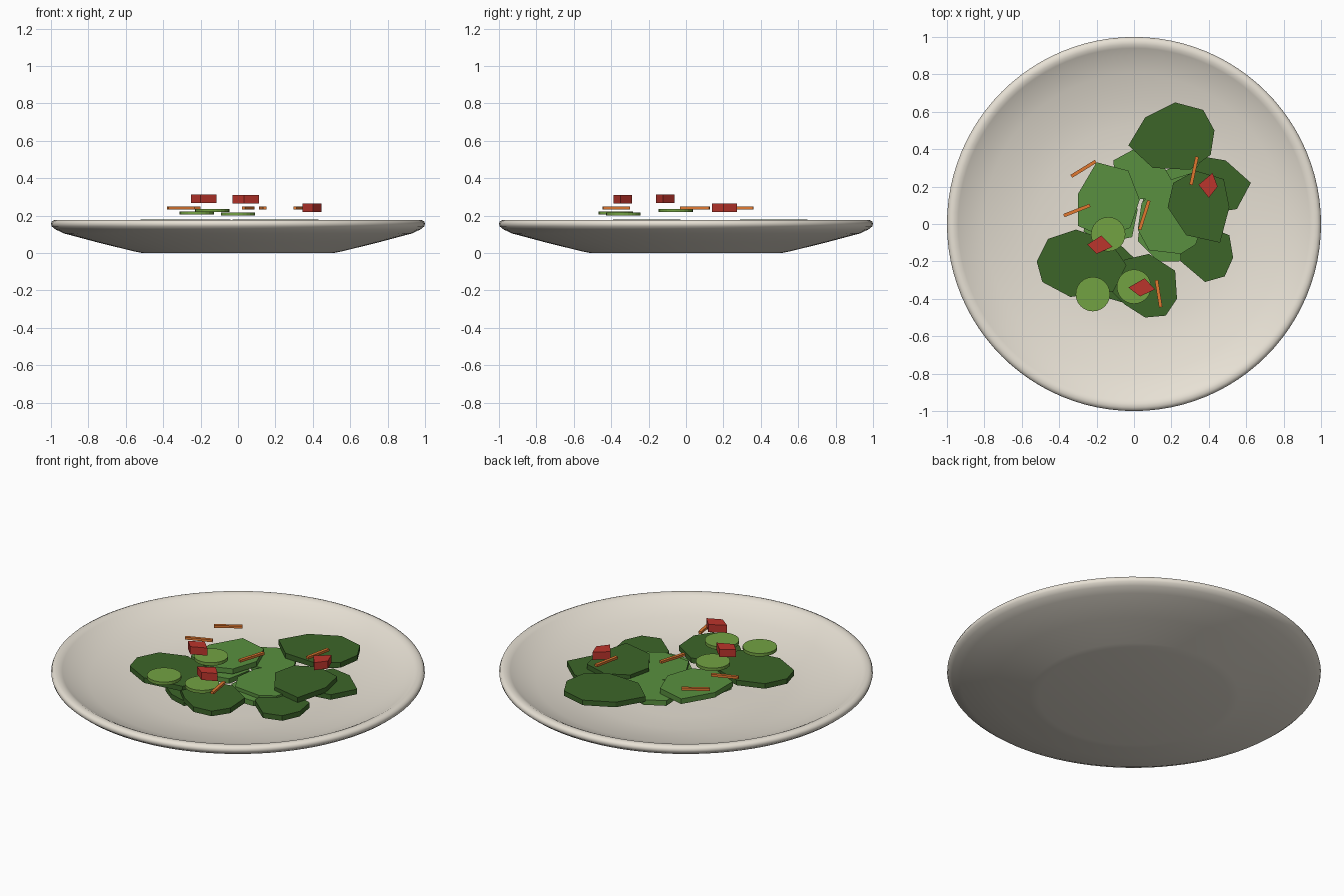
import bpy, bmesh, math

if "Cube" in bpy.data.objects:
    bpy.data.objects.remove(bpy.data.objects["Cube"])


def material(name, rgb):
    m = bpy.data.materials.new(name)
    m.diffuse_color = (*rgb, 1)
    m.use_nodes = True
    m.node_tree.nodes["Principled BSDF"].inputs["Base Color"].default_value = m.diffuse_color
    return m


CREAM = material("cream", (0.80, 0.75, 0.66))
DARK = material("dark_green", (0.045, 0.13, 0.022))
LIGHT = material("light_green", (0.10, 0.28, 0.05))
CUKE = material("cucumber_green", (0.17, 0.36, 0.055))
ORANGE = material("orange", (0.75, 0.19, 0.03))
RED = material("red", (0.50, 0.035, 0.025))


def add_object(name, bm, mat):
    bmesh.ops.recalc_face_normals(bm, faces=bm.faces)
    mesh = bpy.data.meshes.new(name)
    bm.to_mesh(mesh)
    bm.free()
    mesh.materials.append(mat)
    ob = bpy.data.objects.new(name, mesh)
    bpy.context.collection.objects.link(ob)
    return ob


def slab(name, outline, z0, z1, mat):
    """Flat polygon extruded from z0 to z1."""
    bm = bmesh.new()
    face = bm.faces.new([bm.verts.new((x, y, z0)) for x, y in outline])
    top = bmesh.ops.extrude_face_region(bm, geom=[face])["geom"]
    for v in top:
        if isinstance(v, bmesh.types.BMVert):
            v.co.z = z1
    return add_object(name, bm, mat)


def leaf(name, top, mat, outline):
    return slab(name, outline, top - 0.03, top, mat)


# plate: lathed profile, foot to rim and back to the centre
profile = [(0, 0), (0.51, 0), (0.56, 0.01), (0.75, 0.057), (0.93, 0.105), (0.975, 0.126),
           (0.996, 0.143), (1.0, 0.157), (0.995, 0.17), (0.98, 0.177), (0.96, 0.178),
           (0.94, 0.168), (0.90, 0.145), (0.80, 0.112), (0.65, 0.078), (0.52, 0.06),
           (0.35, 0.055), (0, 0.055)]
bm = bmesh.new()
vs = [bm.verts.new((r, 0, z)) for r, z in profile]
es = [bm.edges.new(p) for p in zip(vs, vs[1:])]
bmesh.ops.spin(bm, geom=vs + es, cent=(0, 0, 0), axis=(0, 0, 1), angle=2 * math.pi, steps=96)
bmesh.ops.remove_doubles(bm, verts=bm.verts, dist=1e-4)
plate = add_object("plate", bm, CREAM)
for p in plate.data.polygons:
    p.use_smooth = True

# dark leaves
leaf("dark_leaf_back", 0.179, DARK, [(-.03, .42), (.06, .57), (.22, .65), (.37, .61),
                                    (.43, .50), (.41, .37), (.30, .29), (.10, .30)])
leaf("dark_leaf_left", 0.179, DARK, [(-.52, -.20), (-.46, -.08), (-.31, -.03), (-.13, -.09),
                                    (-.04, -.22), (-.11, -.36), (-.34, -.39), (-.49, -.31)])
leaf("dark_leaf_middle", 0.166, DARK, [(.18, .09), (.21, .22), (.33, .285), (.48, .24),
                                      (.51, .09), (.46, -.10), (.28, -.06)])
leaf("dark_leaf_right", 0.138, DARK, [(.49, .34), (.625, .22), (.55, .08), (.36, .05),
                                     (.27, .20), (.37, .36)])
leaf("dark_leaf_low_right", 0.134, DARK, [(.25, -.20), (.24, -.07), (.36, 0), (.51, -.06),
                                         (.53, -.18), (.485, -.28), (.38, -.31)])
leaf("dark_leaf_front", 0.157, DARK, [(-.13, -.35), (-.05, -.19), (.08, -.16), (.22, -.25),
                                     (.23, -.40), (.17, -.49), (.06, -.50), (-.05, -.43)])
leaf("dark_leaf_under", 0.13, DARK, [(-.26, -.24), (-.2, -.13), (-.07, -.115), (.02, -.20),
                                    (.05, -.32), (-.06, -.42), (-.16, -.39), (-.25, -.32)])

# light leaves
leaf("light_leaf_left", 0.176, LIGHT, [(-.30, .16), (-.20, .33), (-.03, .285), (.03, .13),
                                      (-.02, -.02), (-.16, -.07), (-.30, -.01)])
leaf("light_leaf_left_under", 0.14, LIGHT, [(-.24, .10), (-.10, .20), (.02, .08), (-.01, -.07),
                                           (-.15, -.10), (-.27, -.04)])
leaf("light_leaf_back", 0.145, LIGHT, [(-.11, .34), (0, .40), (.14, .34), (.21, .22),
                                      (.14, .14), (.0, .13), (-.1, .2)])
leaf("light_leaf_middle", 0.145, LIGHT, [(.02, -.03), (.04, .11), (.14, .22), (.30, .27),
                                        (.40, .10), (.33, -.11), (.25, -.16), (.08, -.14)])
leaf("light_leaf_middle_under", 0.125, LIGHT, [(.02, -.09), (.05, .15), (.10, .26), (.25, .32),
                                              (.40, .32), (.40, .0), (.33, -.13), (.24, -.20),
                                              (.13, -.20)])

# cucumber slices
for i, (x, y, z) in enumerate([(-.22, -.375, .205), (-.138, -.055, .219), (0, -.335, .2)]):
    ring = [(x + .092 * math.cos(a * math.tau / 24), y + .092 * math.sin(a * math.tau / 24))
            for a in range(24)]
    slab(f"cucumber_slice_{i + 1}", ring, z, z + .018, CUKE)

# carrot sticks, given by their end points
sticks = [(-.335, .255, -.205, .335), (-.375, .045, -.235, .1), (.03, -.03, .08, .125),
          (.305, .21, .337, .36), (.12, -.30, .143, -.445)]
for i, (x0, y0, x1, y1) in enumerate(sticks):
    d = math.hypot(x1 - x0, y1 - y0)
    nx, ny = -(y1 - y0) / d * .009, (x1 - x0) / d * .009
    slab(f"carrot_stick_{i + 1}", [(x0 + nx, y0 + ny), (x0 - nx, y0 - ny),
                                   (x1 - nx, y1 - ny), (x1 + nx, y1 + ny)], .234, .248, ORANGE)

# tomato chunks
chunks = [([(-.25, -.11), (-.175, -.062), (-.115, -.122), (-.20, -.16)], .268),
          ([(-.03, -.34), (.057, -.29), (.112, -.35), (.032, -.387)], .265),
          ([(.345, .21), (.42, .273), (.447, .20), (.40, .14)], .219)]
for i, (pts, z) in enumerate(chunks):
    slab(f"tomato_chunk_{i + 1}", pts, z, z + .045, RED)
